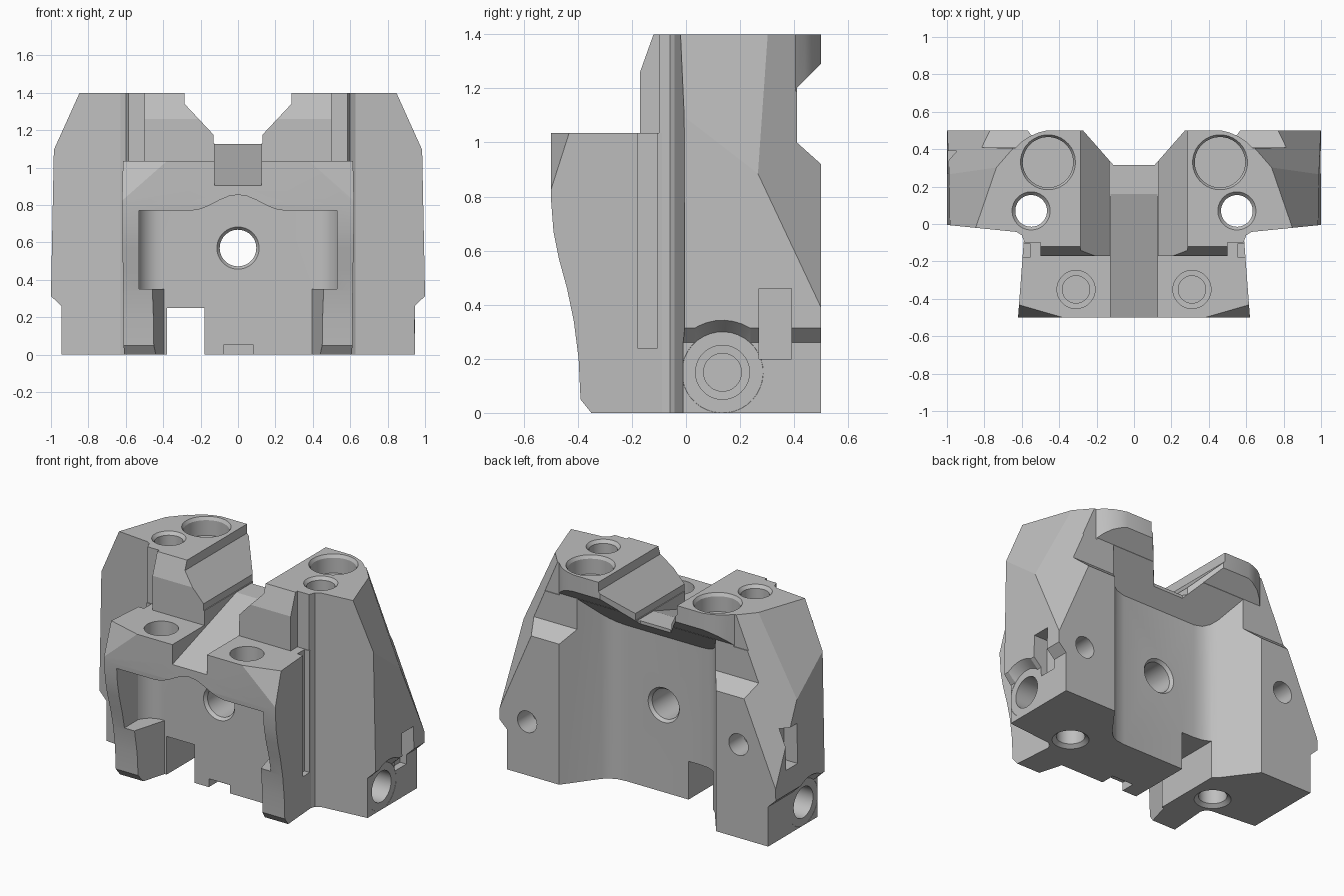
import bpy, bmesh, math
from mathutils import Vector

cube = bpy.data.objects.get("Cube")
if cube:
    bpy.data.objects.remove(cube, do_unlink=True)

steel = bpy.data.materials.new("machined grey")
steel.use_nodes = True
GREY = (0.52, 0.52, 0.52, 1)
steel.diffuse_color = GREY
steel.node_tree.nodes["Principled BSDF"].inputs["Base Color"].default_value = GREY


def finish(bm, name):
    bmesh.ops.recalc_face_normals(bm, faces=bm.faces)
    me = bpy.data.meshes.new(name)
    bm.to_mesh(me)
    bm.free()
    ob = bpy.data.objects.new(name, me)
    bpy.context.collection.objects.link(ob)
    me.materials.append(steel)
    return ob


def loft(name, rings):
    """Skin a stack of matching rings and cap both ends."""
    bm = bmesh.new()
    rows = [[bm.verts.new(p) for p in ring] for ring in rings]
    bm.faces.new(rows[0])
    bm.faces.new(rows[-1])
    n = len(rows[0])
    for low, top in zip(rows, rows[1:]):
        for i in range(n):
            j = (i + 1) % n
            bm.faces.new((low[i], low[j], top[j], top[i]))
    return finish(bm, name)


def prism(name, axis, pts, a, b):
    """Extrude a profile along an axis; profile order is yz, xz or xy."""
    put = {"x": lambda p, t: (t, p[0], p[1]),
           "y": lambda p, t: (p[0], t, p[1]),
           "z": lambda p, t: (p[0], p[1], t)}[axis]
    return loft(name, [[put(p, t) for p in pts] for t in (a, b)])


def mirrored(pts):
    """Close a right-hand half profile with its mirror image."""
    return pts + [(-x, y) for x, y in reversed(pts)]


def box(name, x, y, z):
    return prism(name, "z", [(x[0], y[0]), (x[1], y[0]), (x[1], y[1]), (x[0], y[1])], *z)


def turned(name, start, direction, steps):
    """Round solid along a direction from (radius, depth) steps."""
    s, d = Vector(start), Vector(direction)
    u = d.orthogonal().normalized()
    v = d.cross(u)
    turns = [math.radians(10 * i + 3) for i in range(36)]
    return loft(name, [[s + d * t + (u * math.cos(a) + v * math.sin(a)) * r for a in turns]
                       for r, t in steps])


def slice_off(ob, co, no):
    """Remove everything on the side the normal points to."""
    bm = bmesh.new()
    bm.from_mesh(ob.data)
    res = bmesh.ops.bisect_plane(bm, geom=bm.verts[:] + bm.edges[:] + bm.faces[:],
                                 plane_co=co, plane_no=no, clear_outer=True)
    rim = [e for e in res["geom_cut"] if isinstance(e, bmesh.types.BMEdge)]
    if rim:
        bmesh.ops.contextual_create(bm, geom=rim)
    bmesh.ops.recalc_face_normals(bm, faces=bm.faces)
    bm.to_mesh(ob.data)
    bm.free()


def slice_both(ob, co, no):
    for s in (1, -1):
        slice_off(ob, (s * co[0], co[1], co[2]), (s * no[0], no[1], no[2]))


def combine(ob, other, op="DIFFERENCE"):
    other.hide_render = True
    mod = ob.modifiers.new("join", "BOOLEAN")
    mod.operation, mod.object, mod.solver = op, other, "EXACT"
    mod.use_hole_tolerant = True
    bpy.context.view_layer.objects.active = ob
    bpy.ops.object.modifier_apply(modifier=mod.name)
    bpy.data.objects.remove(other, do_unlink=True)


def drill(start, direction, steps):
    """Stepped round hole, opened slightly beyond the surface."""
    combine(body, turned("bore", start, direction, [(steps[0][0], -0.01)] + steps))


# Main body with its two faceted wings
body = box("jaw_body", (-1, 1), (-0.12, 0.5), (0, 1.4))
slice_both(body, (1, -0.005, 0), (0.1, -1, 0))
slice_both(body, (1, 0, 0.32), (1, 0, 0.02))
slice_both(body, (0.98, 0, 1.1), (1, 0.345, 0.467))
slice_both(body, (0.77, 0.5, 0.92), (1, 0.87, 0.43))

# Front block with a curved front and trimmed upper corners
block = prism("front_block", "x",
              [(0.1, 0), (-0.35, 0), (-0.39, 0.05), (-0.397, 0.2), (-0.415, 0.34), (-0.44, 0.46),
               (-0.47, 0.57), (-0.49, 0.67), (-0.5, 0.8), (-0.5, 1.035), (0.1, 1.035)], -0.64, 0.64)
slice_both(block, (0.62, -0.5, 0), (1, 0.075, 0))
slice_both(block, (0.38, -0.5, 1.035), (0.015, -0.052, 0.017))
combine(body, block, "UNION")

# Upper towers and the flared neck behind the block
combine(body, prism("tower", "x", [(0.11, 0.8), (-0.17, 0.8), (-0.17, 1.26), (-0.12, 1.4), (0.11, 1.4)],
                    -0.5, 0.5), "UNION")
combine(body, prism("neck", "z", mirrored([(0.585, -0.1), (0.6, -0.06), (0.635, -0.038), (0.6, 0.09)]),
                    0, 1.4), "UNION")

# Back recess under the overhanging top
recess = prism("recess", "z", mirrored([(0.27, 0.23), (0.33, 0.238), (0.375, 0.258), (0.41, 0.288),
                                        (0.65, 0.61)]), -0.1, 2)
slice_off(recess, (0, 0.31, 1.1), (0, -1, 1))
combine(body, recess)
combine(body, prism("notch", "x", [(0.41, 1.0), (0.6, 0.83), (0.6, 1.392), (0.41, 1.202)], -1.2, 1.2))

# V groove and the rising channel along the middle, opening out at the back
combine(body, prism("v_groove", "y", mirrored([(0.13, 1.13), (0.13, 1.175), (0.285, 1.34), (0.285, 1.5)]),
                    -0.3, 0.7))
combine(body, prism("channel", "x", [(-0.6, 0.872), (0.16, 1.125), (0.6, 1.125), (0.6, 1.5), (-0.6, 1.5)],
                    -0.125, 0.125))
combine(body, prism("back_flare", "z", mirrored([(0.11, 0.315), (0.29, 0.52)]), 1.0, 1.5))

# Front pocket with an arched top and rounded ends, and the gap between the legs
arch = [(-0.53, 0.35), (-0.53, 0.77)]
arch += [(x / 100, 0.77 + 0.085 * math.cos(math.pi * x / 50) ** 2) for x in range(-25, 26, 5)]
arch += [(0.53, 0.77), (0.53, 0.35)]
pocket = prism("pocket", "y", arch, -0.8, -0.1)
turn = [math.radians(a) for a in range(0, 91, 10)]
ends = [(0.41 + 0.13 * math.cos(a), -0.325 + 0.13 * math.sin(a)) for a in turn]
combine(pocket, prism("pocket_plan", "z", mirrored([(0.54, -0.9)] + ends), 0, 1), "INTERSECT")
combine(body, pocket)
combine(body, prism("leg_gap", "z", mirrored([(0.51, -0.6), (0.395, -0.195)]), -0.1, 0.36))
combine(body, box("foot_slot", (-0.38, -0.18), (-0.7, 0.7), (-0.1, 0.25)))
combine(body, box("key_notch", (-0.075, 0.08), (-0.4, -0.1), (-0.1, 0.055)))

for s in (-1, 1):
    # Rounded outer corner of the overhanging top
    combine(body, prism("top_corner", "z", [(s * x, y) for x, y in (
        (0.635, 0.405), (0.6, 0.44), (0.56, 0.468), (0.51, 0.489), (0.45, 0.505), (0.45, 0.6),
        (0.95, 0.6), (0.95, 0.405))], 1.19, 1.5))
    # Outer step, clearance arch, side pocket and vertical groove
    combine(body, prism("side_step", "y", [(s * 0.945, -0.1), (s * 0.945, 0.26), (s * 1.1, 0.41),
                                           (s * 1.1, -0.1)], -0.3, 0.7))
    combine(body, turned("side_arch", (s * 0.944, 0.135, 0.15), (s, 0, 0), [(0.15, 0), (0.27, 0.156)]))
    low = 0.335 - s * 0.135
    combine(body, box("side_pocket", sorted((s * 0.9, s * 1.1)), (0.27, 0.39), (low, low + 0.26)))
    combine(body, box("side_groove", sorted((s * 0.555, s * 0.7)), (-0.18, -0.105), (0.24, 1.1)))
    # Stepped bores in the sides and block
    drill((s * 0.945, 0.135, 0.15), (-s, 0, 0), [(0.1, 0.16), (0.07, 0.161), (0.07, 0.28)])
    drill((s * 0.31, -0.35, 1.035), (0, 0, -1), [(0.102, 0.1), (0.073, 0.101), (0.073, 0.2)])
    # Through bores, shallow top bores and back bores
    drill((s * 0.55, 0.07, 1.4), (0, 0, -1),
          [(0.102, 0), (0.085, 0.02), (0.085, 1.38), (0.11, 1.4), (0.11, 1.41)])
    drill((s * 0.46, 0.33, 1.4), (0, 0, -1), [(0.147, 0), (0.135, 0.02), (0.135, 0.12)])
    drill((s * 0.765 + 0.035, 0.5, 0.48 - s * 0.13), (0, -1, 0), [(0.07, 0.15)])

# Centre bore through the body
drill((0, -0.195, 0.57), (0, 1, 0),
      [(0.113, 0), (0.098, 0.02), (0.098, 0.405), (0.113, 0.425), (0.113, 0.45)])

bpy.ops.object.select_all(action="DESELECT")
body.select_set(True)
bpy.context.view_layer.objects.active = body
bpy.ops.object.shade_smooth_by_angle(angle=math.radians(17))
